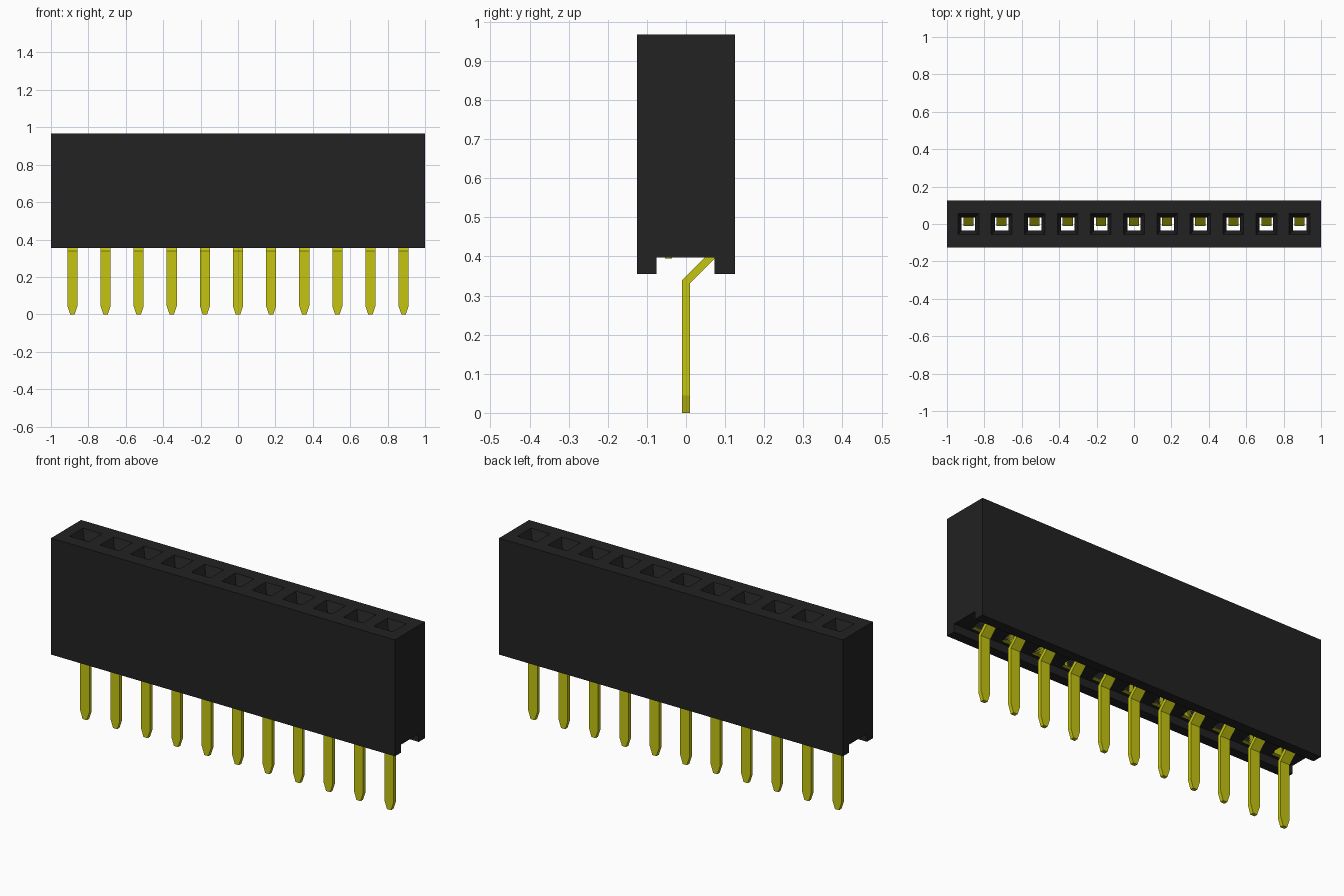
import bpy
import bmesh

cube = bpy.data.objects.get("Cube")
if cube:
    bpy.data.objects.remove(cube)

COUNT, PITCH = 11, 0.177
TOP, BOTTOM, CEILING = 0.967, 0.355, 0.397
pin_x = [(i - (COUNT - 1) / 2) * PITCH for i in range(COUNT)]


def material(name, colour):
    m = bpy.data.materials.new(name)
    m.use_nodes = True
    m.diffuse_color = colour
    m.node_tree.nodes["Principled BSDF"].inputs["Base Color"].default_value = colour
    return m


black = material("black plastic", (0.016, 0.016, 0.016, 1))
gold = material("yellow metal", (0.56, 0.56, 0.006, 1))


def make_object(name, bm, mat):
    bmesh.ops.recalc_face_normals(bm, faces=bm.faces)
    mesh = bpy.data.meshes.new(name)
    bm.to_mesh(mesh)
    bm.free()
    mesh.materials.append(mat)
    ob = bpy.data.objects.new(name, mesh)
    bpy.context.collection.objects.link(ob)
    return ob


def loft(bm, rings):
    """Skin a stack of matching rings and cap both ends."""
    loops = [[bm.verts.new(p) for p in ring] for ring in rings]
    n = len(loops[0])
    for a, b in zip(loops, loops[1:]):
        for i in range(n):
            j = (i + 1) % n
            bm.faces.new((a[i], a[j], b[j], b[i]))
    bm.faces.new(loops[0])
    bm.faces.new(loops[-1])


def rectangle(x, y, z, hx, hy):
    return [(x + sx * hx, y + sy * hy, z)
            for sx, sy in ((-1, -1), (1, -1), (1, 1), (-1, 1))]


# Housing: channelled profile run along the length
profile = [(-0.125, BOTTOM), (-0.075, BOTTOM), (-0.075, CEILING), (0.073, CEILING),
           (0.073, BOTTOM), (0.125, BOTTOM), (0.125, TOP), (-0.125, TOP)]
bm = bmesh.new()
loft(bm, [[(x, y, z) for y, z in profile] for x in (-1, 1)])
housing = make_object("housing", bm, black)

# Funnel-mouthed sockets cut right through the housing
bm = bmesh.new()
for x in pin_x:
    loft(bm, [rectangle(x, 0, z, h, h) for z, h in
              ((TOP + 0.02, 0.063), (TOP - 0.05, 0.036), (CEILING - 0.02, 0.036))])
cutter = make_object("socket_cutter", bm, black)
cutter.hide_render = True
cut = housing.modifiers.new("sockets", "BOOLEAN")
cut.operation = "DIFFERENCE"
cut.solver = "EXACT"
cut.object = cutter
bpy.context.view_layer.objects.active = housing
bpy.ops.object.modifier_apply(modifier=cut.name)
bpy.data.objects.remove(cutter)

# Pins: tapered tip, straight leg, then a bend towards the back
sections = [(0, 0, 0.012), (0, 0.045, 0.027), (0, 0.335, 0.027),
            (0.065, 0.4, 0.027), (0.065, 0.6, 0.027)]
for number, x in enumerate(pin_x, 1):
    bm = bmesh.new()
    rings = []
    for i, (y, z, w) in enumerate(sections):
        ring = rectangle(x, y, z, w, 0.01)
        if i in (2, 3):  # mitre the bends
            tilt = 0.004
            ring = [(px, py, pz + (tilt if py < y else -tilt)) for px, py, pz in ring]
        rings.append(ring)
    loft(bm, rings)
    make_object(f"pin_{number}", bm, gold)

    # Front contact blade, just showing under the housing
    bm = bmesh.new()
    loft(bm, [rectangle(x, -0.045, z, 0.025, 0.009) for z in (CEILING - 0.002, 0.85)])
    make_object(f"contact_blade_{number}", bm, gold)
